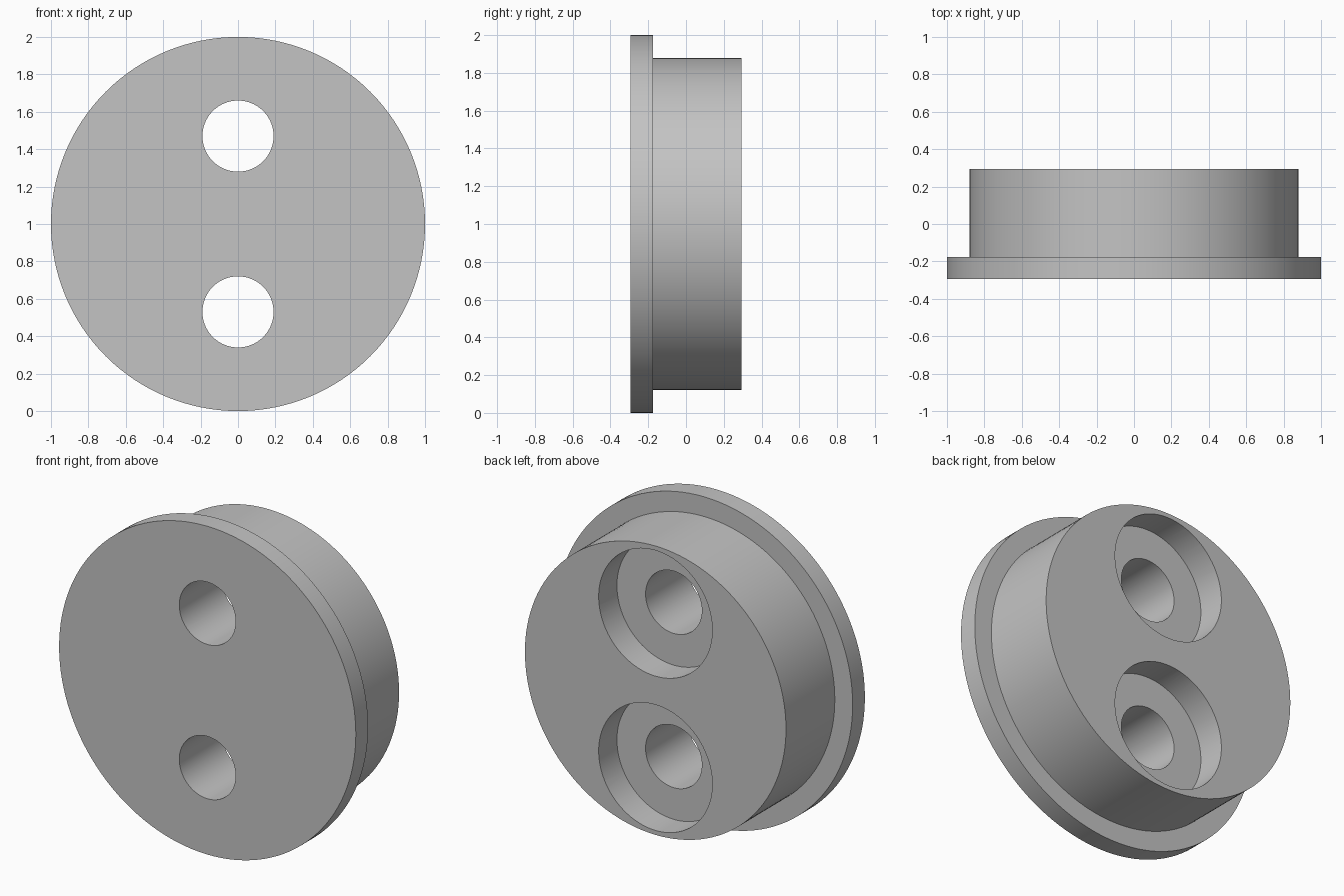
import bpy, bmesh, math
from mathutils import Matrix, Vector

cube = bpy.data.objects.get("Cube")
if cube:
    bpy.data.objects.remove(cube, do_unlink=True)

FRONT, STEP, BACK = -0.294, -0.176, 0.294
FLOOR = BACK - 0.176

grey = bpy.data.materials.new("plain grey")
grey.use_nodes = True
colour = (0.55, 0.55, 0.55, 1)
grey.diffuse_color = colour
grey.node_tree.nodes["Principled BSDF"].inputs["Base Color"].default_value = colour


def lathe(name, profile, z, segments):
    """Revolve a closed (radius, y) profile around the y axis at height z."""
    bm = bmesh.new()
    verts = [bm.verts.new((r, y, 0)) for r, y in profile]
    edges = [bm.edges.new(pair) for pair in zip(verts, verts[1:])]
    bmesh.ops.spin(bm, geom=verts + edges, cent=(0, 0, 0), axis=(0, 1, 0),
                   angle=math.tau, steps=segments, use_merge=True)
    bmesh.ops.remove_doubles(bm, verts=bm.verts, dist=1e-5)
    bmesh.ops.recalc_face_normals(bm, faces=bm.faces)
    bmesh.ops.translate(bm, verts=bm.verts, vec=Vector((0, 0, z)))
    mesh = bpy.data.meshes.new(name)
    bm.to_mesh(mesh)
    bm.free()
    mesh.materials.append(grey)
    obj = bpy.data.objects.new(name, mesh)
    bpy.context.collection.objects.link(obj)
    return obj


# Flanged plug body
plug = lathe("flanged_plug", [(0, FRONT), (1, FRONT), (1, STEP), (0.88, STEP),
                              (0.88, BACK), (0, BACK)], 1, 128)

# Two counterbored through holes
bpy.context.view_layer.objects.active = plug
plug.select_set(True)
for label, z in (("upper", 1.47), ("lower", 0.53)):
    cutter = lathe(label + "_hole_cutter",
                   [(0, FRONT - 0.1), (0.19, FRONT - 0.1), (0.19, FLOOR),
                    (0.383, FLOOR), (0.383, BACK + 0.1), (0, BACK + 0.1)], z, 96)
    cutter.hide_render = True
    cut = plug.modifiers.new(label + "_hole", 'BOOLEAN')
    cut.operation = 'DIFFERENCE'
    cut.solver = 'EXACT'
    cut.object = cutter
    bpy.ops.object.modifier_apply(modifier=cut.name)
    bpy.data.objects.remove(cutter, do_unlink=True)

# Smooth walls with crisp rims
bpy.ops.object.shade_smooth_by_angle(angle=math.radians(30))
